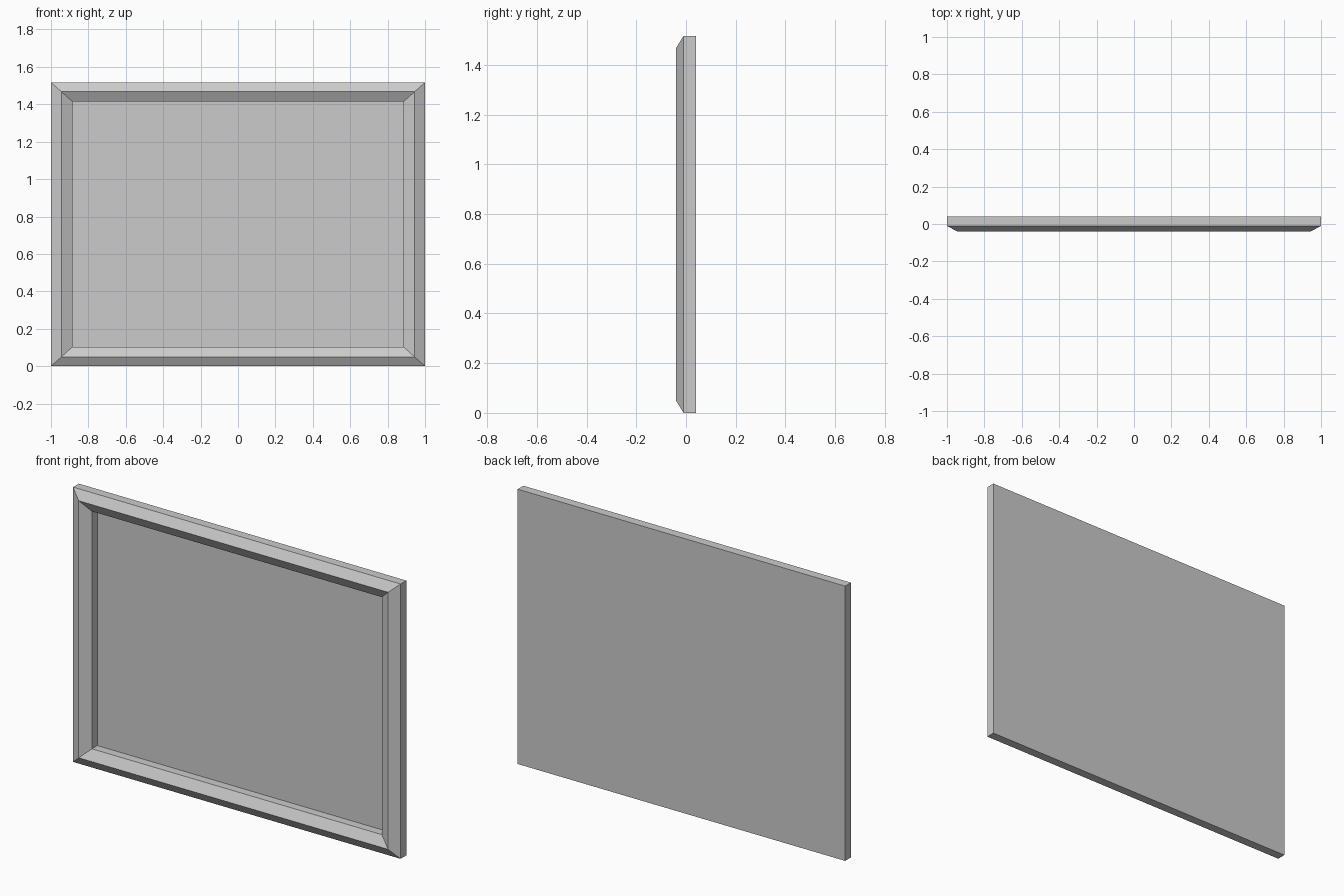
import bpy, bmesh

if "Cube" in bpy.data.objects:
    bpy.data.objects.remove(bpy.data.objects["Cube"])

HEIGHT = 1.517
BACK = 0.04


def rect(bm, inset_x, inset_z, y):
    """Rectangular loop of vertices, inset from the outer size."""
    x, z0, z1 = 1 - inset_x, inset_z, HEIGHT - inset_z
    return [bm.verts.new(p) for p in ((-x, y, z0), (x, y, z0), (x, y, z1), (-x, y, z1))]


def finish(bm, name):
    mesh = bpy.data.meshes.new(name)
    bm.to_mesh(mesh)
    bm.free()
    obj = bpy.data.objects.new(name, mesh)
    bpy.context.collection.objects.link(obj)
    return obj


# Frame moulding: back edge, side edge, raised ridge, inner lip, inner wall
profile = [(0, 0, BACK), (0, 0, -0.01), (0.055, 0.049, -0.04),
           (0.115, 0.103, -0.01), (0.115, 0.103, 0.037)]
bm = bmesh.new()
loops = [rect(bm, *p) for p in profile]
for a, b in zip(loops, loops[1:]):
    for i in range(4):
        j = (i + 1) % 4
        bm.faces.new((a[i], a[j], b[j], b[i]))
# Flat backing board closes the rear
bm.faces.new(loops[0][::-1])
finish(bm, "frame")

# Picture panel filling the opening, facing the front
bm = bmesh.new()
bm.faces.new(rect(bm, 0.115, 0.103, 0.037))
finish(bm, "picture_panel")
